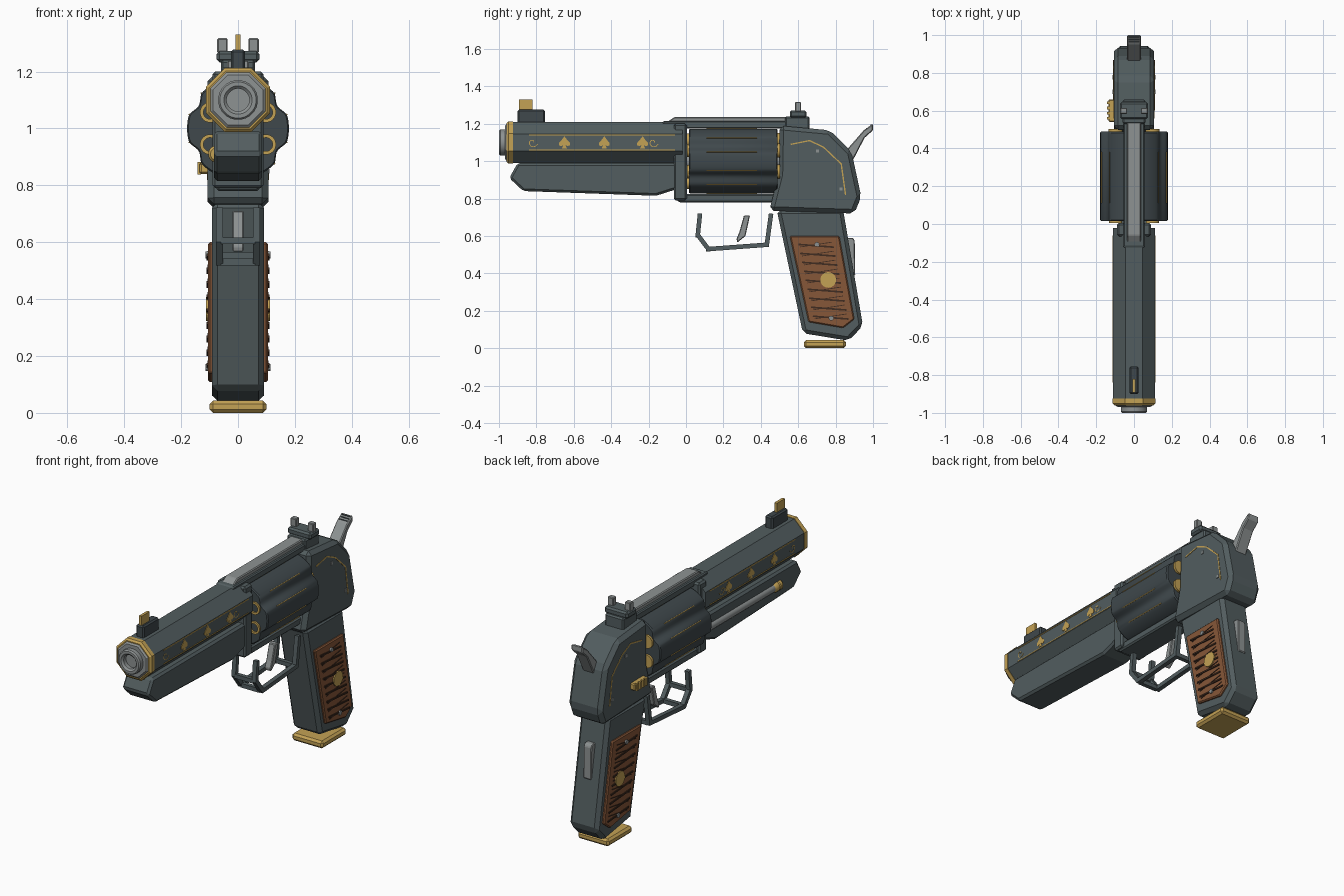
import bpy, bmesh
from math import sin, cos, pi, radians
from mathutils import Vector

if "Cube" in bpy.data.objects:
    bpy.data.objects.remove(bpy.data.objects["Cube"])


def mat(name, r, g, b):
    m = bpy.data.materials.new(name)
    m.diffuse_color = (r, g, b, 1)
    m.use_nodes = True
    m.node_tree.nodes["Principled BSDF"].inputs["Base Color"].default_value = m.diffuse_color
    return m


BODY = mat("gunmetal", 0.085, 0.11, 0.115)
DARK = mat("dark_steel", 0.05, 0.065, 0.072)
STEEL = mat("bright_steel", 0.27, 0.29, 0.29)
GOLD = mat("gold", 0.55, 0.36, 0.09)
WOOD = mat("wood", 0.24, 0.095, 0.04)
BLACK = mat("groove", 0.05, 0.025, 0.015)


def finish(name, bm, m, bevel=0, smooth=False):
    bmesh.ops.recalc_face_normals(bm, faces=bm.faces)
    me = bpy.data.meshes.new(name)
    bm.to_mesh(me)
    bm.free()
    me.materials.append(m)
    ob = bpy.data.objects.new(name, me)
    bpy.context.collection.objects.link(ob)
    if bevel:
        mod = ob.modifiers.new("bevel", 'BEVEL')
        mod.width, mod.segments, mod.limit_method = bevel, 1, 'ANGLE'
    if smooth:
        bpy.context.view_layer.objects.active = ob
        bpy.ops.object.select_all(action='DESELECT')
        ob.select_set(True)
        bpy.ops.object.shade_smooth_by_angle(angle=radians(35))
    return ob


def prism(name, pts, x0, x1, m, bevel=0):
    """Side profile in (y, z) extruded from x0 to x1."""
    bm = bmesh.new()
    a = [bm.verts.new((x0, y, z)) for y, z in pts]
    b = [bm.verts.new((x1, y, z)) for y, z in pts]
    bm.faces.new(a)
    bm.faces.new(b)
    for i in range(len(pts)):
        j = (i + 1) % len(pts)
        bm.faces.new((a[i], a[j], b[j], b[i]))
    return finish(name, bm, m, bevel)


def box(name, x0, x1, y0, y1, z0, z1, m, bevel=0):
    return prism(name, [(y0, z0), (y1, z0), (y1, z1), (y0, z1)], x0, x1, m, bevel)


def ribbon(name, path, w, x0, x1, m):
    """Constant-width strip along a (y, z) path."""
    p = [Vector(q) for q in path]
    left, right = [], []
    for i, q in enumerate(p):
        d0 = (q - p[i - 1]).normalized() if i else (p[1] - q).normalized()
        d1 = (p[i + 1] - q).normalized() if i < len(p) - 1 else d0
        n0, n1 = Vector((-d0.y, d0.x)), Vector((-d1.y, d1.x))
        n = (n0 + n1).normalized()
        n *= w / 2 / n.dot(n0)
        left.append(q + n)
        right.append(q - n)
    return prism(name, [tuple(v) for v in left + right[::-1]], x0, x1, m)


def lathe(name, prof, m, x=0, z=0, n=24, rf=lambda a: 1, smooth=True, bevel=0):
    """Closed-ended (radius, y) profile turned about a y axis at (x, z)."""
    bm = bmesh.new()
    rings = []
    for r, y in prof:
        rings.append([])
        for i in range(n):
            a = 2 * pi * (i + 0.5) / n
            rings[-1].append(bm.verts.new((x + r * rf(a) * cos(a), y, z + r * rf(a) * sin(a))))
    for p, q in zip(rings, rings[1:]):
        for i in range(n):
            j = (i + 1) % n
            bm.faces.new((p[i], p[j], q[j], q[i]))
    bm.faces.new(rings[0])
    bm.faces.new(rings[-1])
    return finish(name, bm, m, bevel, smooth)


# Octagonal barrel, gold band and bored muzzle
R = 0.11 / cos(pi / 8)
BZ = 1.10
lathe("barrel", [(R, -0.93), (R, -0.02)], BODY, z=BZ, n=8, smooth=False)
lathe("barrel_band", [(R - 0.008, -0.96), (R + 0.003, -0.95), (R + 0.003, -0.925)], GOLD, z=BZ, n=8, smooth=False)
lathe("muzzle_face", [(0.095, -0.968), (R - 0.008, -0.955)], STEEL, z=BZ, n=8, smooth=False)
lathe("muzzle", [(0.04, -0.93), (0.04, -0.99), (0.05, -1.0), (0.064, -1.0), (0.07, -0.992), (0.07, -0.95)], STEEL, z=BZ)

# Under-barrel lug and ejector rod
prism("barrel_lug", [(-0.945, 0.91), (-0.90, 0.99), (-0.05, 0.99), (-0.05, 0.85), (-0.16, 0.815), (-0.87, 0.84)],
      -0.085, 0.085, BODY, 0.012)
lathe("ejector_rod", [(0.024, -0.68), (0.024, -0.03)], STEEL, x=-0.075, z=0.91, n=16)
lathe("ejector_tip", [(0.022, -0.75), (0.03, -0.74), (0.03, -0.72), (0.025, -0.715), (0.03, -0.71), (0.03, -0.69),
                      (0.022, -0.675)], GOLD, x=-0.075, z=0.91, n=16)

# Fluted cylinder with cartridges and inlay lines
CZ = 1.0
lathe("cylinder", [(0.174, 0.015), (0.179, 0.022), (0.179, 0.483), (0.174, 0.49)], DARK, z=CZ, n=96,
      rf=lambda a: 1 - 0.11 * max(0, cos(6 * a + pi)) ** 1.5)
lathe("cylinder_axle", [(0.04, -0.06), (0.04, 0.52)], STEEL, z=CZ)
for k in range(6):
    a = pi / 6 + k * pi / 3
    cx, cz = 0.113 * cos(a), CZ + 0.113 * sin(a)
    lathe(f"chamber_ring_{k}", [(0.024, 0.10), (0.024, 0.005), (0.036, 0.005), (0.036, 0.03)], GOLD, cx, cz, 20)
    lathe(f"cartridge_rim_{k}", [(0.038, 0.48), (0.038, 0.503)], GOLD, cx, cz, 20)
    for s in (-1, 1):
        b = k * pi / 3 + s * radians(16)
        lathe(f"cylinder_inlay_{k}_{s}", [(0.003, 0.11), (0.003, 0.38)], GOLD,
              0.1785 * cos(b), CZ + 0.1785 * sin(b), 6)

# Frame: front post, top and bottom straps, rear block
box("frame_post", -0.09, 0.09, -0.065, 0.005, 0.79, 1.2, BODY, 0.01)
prism("frame_bottom", [(-0.04, 0.78), (0.5, 0.78), (0.5, 0.825), (-0.065, 0.825)], -0.075, 0.075, BODY, 0.008)
prism("top_strap", [(-0.13, 1.20), (-0.03, 1.175), (0.55, 1.175), (0.55, 1.215), (-0.12, 1.215)], -0.055, 0.055, BODY, 0.006)
prism("top_rib", [(-0.10, 1.21), (0.6, 1.21), (0.6, 1.237), (-0.06, 1.237)], -0.038, 0.038, STEEL, 0.005)
prism("frame_rear", [(0.50, 1.19), (0.77, 1.165), (0.885, 1.05), (0.937, 0.81), (0.90, 0.72), (0.445, 0.735), (0.495, 0.93)],
      -0.107, 0.107, BODY, 0.022)

# Sights
box("rear_sight_foot", -0.06, 0.06, 0.53, 0.66, 1.15, 1.24, BODY, 0.008)
box("rear_sight_base", -0.075, 0.075, 0.555, 0.645, 1.232, 1.272, BODY, 0.01)
for s in (-1, 1):
    box(f"rear_sight_post_{s}", s * 0.055 - 0.018, s * 0.055 + 0.018, 0.583, 0.615, 1.265, 1.317, STEEL, 0.004)
box("front_sight_base", -0.025, 0.025, -0.90, -0.755, 1.2, 1.277, DARK, 0.008)
box("front_sight_blade", -0.008, 0.008, -0.893, -0.82, 1.27, 1.33, GOLD)

# Hammer with serrated spur
prism("hammer", [(0.80, 1.0), (0.89, 1.0), (0.955, 1.125), (1.0, 1.165), (1.0, 1.20), (0.95, 1.165), (0.85, 1.05)],
      -0.036, 0.036, STEEL, 0.005)
for i in range(3):
    y = 0.963 + i * 0.012
    box(f"hammer_groove_{i}", -0.027, 0.027, y, y + 0.005, 1.165, 1.177 + i * 0.009, DARK)

# Twin-rail trigger guard and trigger
guard = [(0.075, 0.72), (0.063, 0.605), (0.12, 0.53), (0.432, 0.553), (0.455, 0.72)]
for s in (-1, 1):
    ribbon(f"guard_rail_{s}", guard, 0.024, s * 0.065 - 0.013, s * 0.065 + 0.013, BODY)
for i in (1, 2, 3):
    y, z = guard[i]
    box(f"guard_crossbar_{i}", -0.06, 0.06, y - 0.012, y + 0.012, z - 0.012, z + 0.012, BODY)
prism("trigger", [(0.31, 0.71), (0.342, 0.71), (0.318, 0.60), (0.275, 0.565), (0.27, 0.585), (0.285, 0.62)], -0.02, 0.02, STEEL, 0.004)

# Grip, base plate, back plate
prism("grip", [(0.485, 0.74), (0.84, 0.74), (0.946, 0.12), (0.87, 0.04), (0.625, 0.08)], -0.092, 0.092, BODY, 0.02)
box("grip_base_plate", -0.10, 0.10, 0.63, 0.855, 0.0, 0.043, GOLD, 0.012)
prism("grip_back_plate", [(0.83, 0.59), (0.892, 0.59), (0.902, 0.575), (0.905, 0.39), (0.87, 0.38)], -0.025, 0.025, STEEL, 0.004)

# Cylinder release latch on the left
box("latch", -0.135, -0.10, 0.54, 0.66, 0.84, 0.88, GOLD, 0.006)
for i in range(4):
    box(f"latch_rib_{i}", -0.142, -0.13, 0.553 + i * 0.027, 0.567 + i * 0.027, 0.838, 0.882, GOLD)

# Decorations repeated on both sides
spade = [(0, 0.034), (0.014, 0.014), (0.029, -0.002), (0.029, -0.015), (0.017, -0.02), (0.006, -0.014), (0.013, -0.031)]
spade += [(-y, z) for y, z in spade[:0:-1]]
for s, tag in ((1, "right"), (-1, "left")):
    b0, b1 = s * 0.105, s * 0.1125
    for i, y in enumerate((-0.65, -0.437, -0.232)):
        prism(f"spade_{tag}_{i}", [(y + p, BZ + q) for p, q in spade], b0, b1, GOLD)
    for z in (1.14, 1.06):
        ribbon(f"barrel_line_{tag}_{z}", [(-0.84, z), (-0.06, z)], 0.005, b0, b1, GOLD)
    for i, y in enumerate((-0.82, -0.175)):
        scroll = [(y + (0.006 + 0.0022 * k) * cos(k * 0.6), BZ + (0.006 + 0.0022 * k) * sin(k * 0.6)) for k in range(11)]
        ribbon(f"barrel_scroll_{tag}_{i}", scroll, 0.004, b0, s * 0.1115, GOLD)
    ribbon(f"frame_line_{tag}", [(0.56, 1.09), (0.66, 1.11), (0.735, 1.075), (0.83, 0.985), (0.853, 0.82)],
           0.007, s * 0.10, s * 0.1095, GOLD)
    for i, (y, z) in enumerate(((0.703, 1.055), (0.83, 0.85))):
        box(f"frame_pin_{tag}_{i}", s * 0.10, s * 0.111, y - 0.008, y + 0.008, z - 0.008, z + 0.008, STEEL)
    # Wooden grip panel with diagonal grooves, medallion and screws
    prism(f"grip_panel_{tag}", [(0.555, 0.60), (0.82, 0.60), (0.90, 0.155), (0.84, 0.108), (0.655, 0.14)],
          s * 0.085, s * 0.105, WOOD, 0.006)
    for i in range(9):
        z = 0.555 - i * 0.048
        y = 0.60 + (0.56 - z) * 0.20
        ribbon(f"panel_groove_{tag}_{i}", [(y, z), (y + 0.19, z - 0.015)], 0.009, s * 0.10, s * 0.11, BLACK)
        ribbon(f"panel_slash_{tag}_{i}", [(y + 0.01, z - 0.014), (y + 0.18, z + 0.012)], 0.004, s * 0.10, s * 0.108, BLACK)
    disc = [(0.042 * cos(k * pi / 12), 0.042 * sin(k * pi / 12)) for k in range(24)]
    prism(f"medallion_{tag}", [(0.76 + p, 0.365 + q) for p, q in disc], s * 0.10, s * 0.112, GOLD)
    for i, (y, z) in enumerate(((0.70, 0.555), (0.777, 0.16))):
        prism(f"panel_screw_{tag}_{i}", [(y + p * 0.3, z + q * 0.3) for p, q in disc[::2]], s * 0.10, s * 0.114, STEEL)
